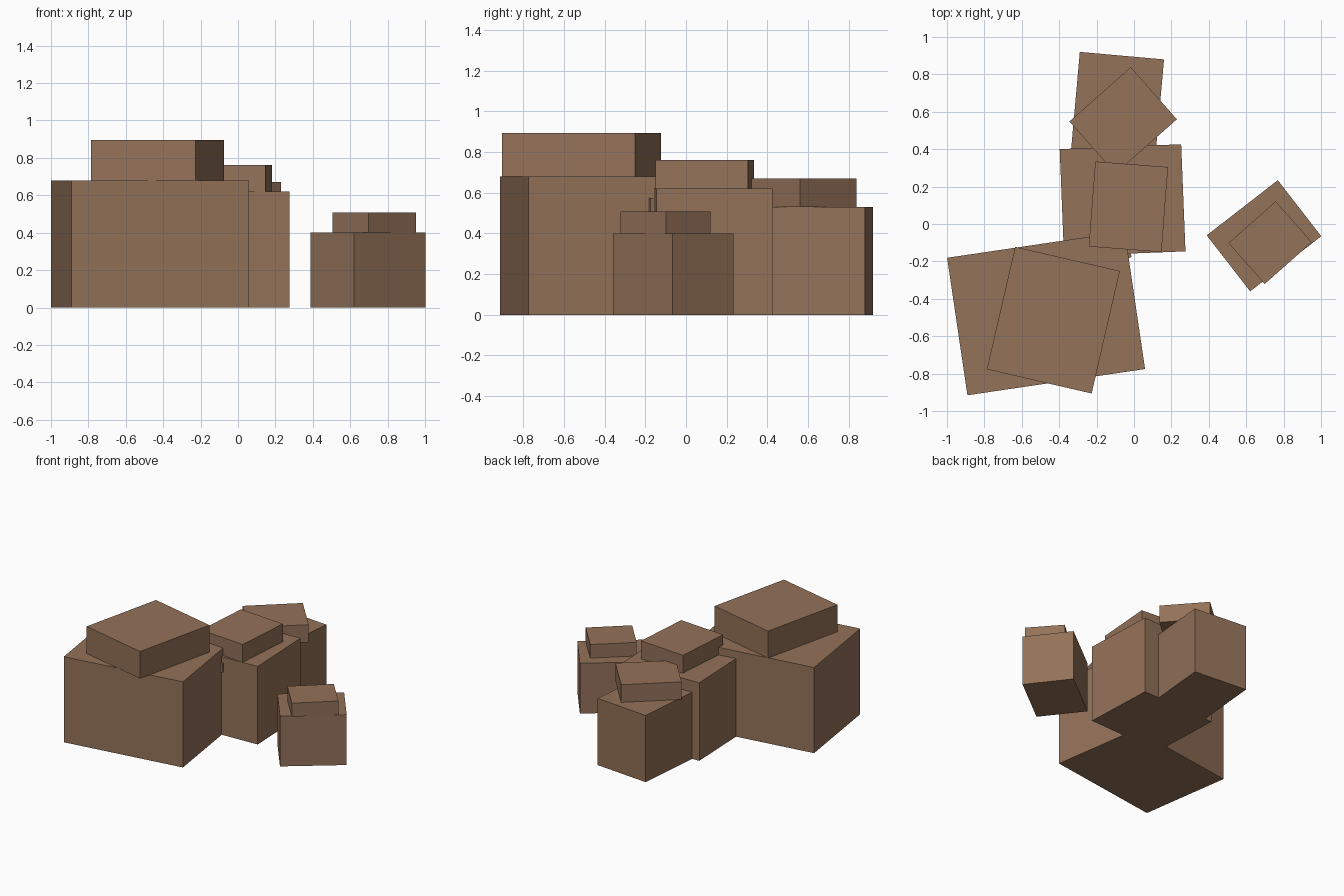
import bpy
import math

if "Cube" in bpy.data.objects:
    bpy.data.objects.remove(bpy.data.objects["Cube"])

# One flat brown for the whole rock group
brown = bpy.data.materials.new("earth_brown")
brown.diffuse_color = (0.295, 0.168, 0.1, 1)
brown.use_nodes = True
brown.node_tree.nodes["Principled BSDF"].inputs["Base Color"].default_value = brown.diffuse_color


def block(name, centre, size, turn, bottom, top):
    """Upright box turned about z by the given degrees."""
    bpy.ops.mesh.primitive_cube_add(
        size=1,
        location=(centre[0], centre[1], (bottom + top) / 2),
        rotation=(0, 0, math.radians(turn)))
    ob = bpy.context.object
    ob.name = name
    ob.scale = (size[0], size[1], top - bottom)
    bpy.ops.object.transform_apply(location=False, rotation=False, scale=True)
    ob.data.materials.append(brown)


# Large front boulder with its slab
block("large_rock", (-0.47, -0.478), (0.96, 0.743), 8.4, 0, 0.68)
block("large_rock_slab", (-0.431, -0.514), (0.575, 0.672), -13, 0.68, 0.895)

# Middle boulder with its slab
block("middle_rock", (-0.061, 0.127), (0.65, 0.573), 2.3, 0, 0.62)
block("middle_rock_slab", (-0.03, 0.092), (0.39, 0.456), -4.4, 0.62, 0.762)

# Rear boulder with its slab
block("rear_rock", (-0.089, 0.626), (0.452, 0.55), -5.1, 0, 0.53)
block("rear_rock_slab", (-0.058, 0.554), (0.438, 0.372), 41.5, 0.53, 0.67)

# Separate small boulder with its slab
block("small_rock", (0.695, -0.063), (0.481, 0.379), 37.8, 0, 0.4)
block("small_rock_slab", (0.728, -0.1), (0.337, 0.292), 41.5, 0.4, 0.508)

# Slab wedged between the large and middle boulders
block("wedged_slab", (-0.14, -0.116), (0.2, 0.2), 20, 0.505, 0.575)
